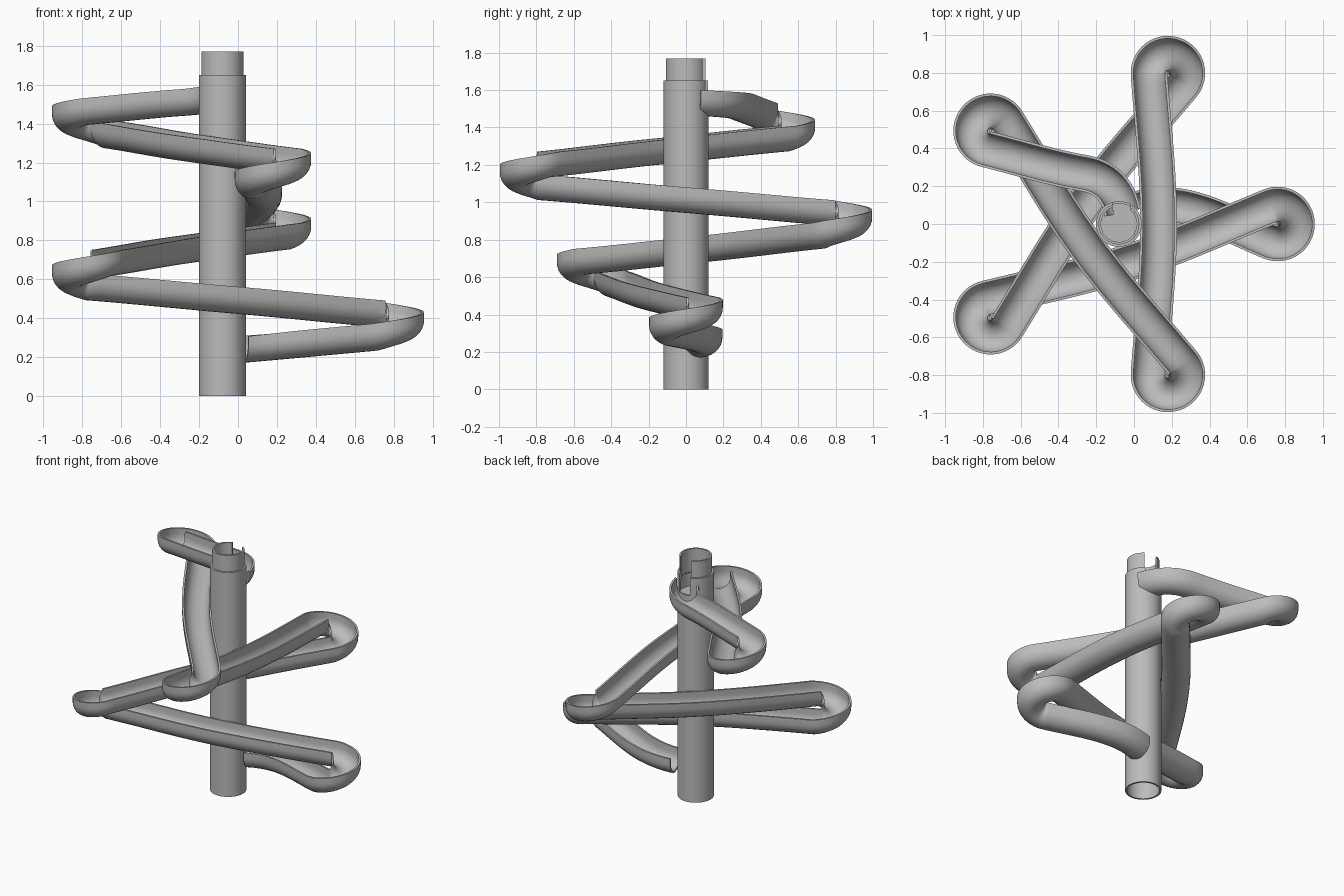
import bpy, bmesh
from math import cos, sin, pi, radians
from mathutils import Vector

old = bpy.data.objects.get("Cube")
if old:
    bpy.data.objects.remove(old, do_unlink=True)

grey = bpy.data.materials.new("plain_grey")
grey.use_nodes = True
colour = (0.5, 0.5, 0.5, 1)
grey.diffuse_color = colour
grey.node_tree.nodes["Principled BSDF"].inputs["Base Color"].default_value = colour

CENTRE = Vector((-0.08, 0, 0))
TIP_DIST, TURN_R, MID_DIST = 0.84, 0.1, 0.21
HALF_W, WALL, THICK = 0.097, 0.04, 0.014
SWING = 112          # half of the turn made round each tip, in degrees


def polar(deg, r):
    return Vector((cos(radians(deg)) * r, sin(radians(deg)) * r, 0))


def finish(bm, name):
    bmesh.ops.recalc_face_normals(bm, faces=bm.faces)
    mesh = bpy.data.meshes.new(name)
    bm.to_mesh(mesh)
    bm.free()
    obj = bpy.data.objects.new(name, mesh)
    bpy.context.collection.objects.link(obj)
    mesh.materials.append(grey)
    return obj


def smooth(obj):
    bpy.ops.object.select_all(action='DESELECT')
    obj.select_set(True)
    bpy.context.view_layer.objects.active = obj
    bpy.ops.object.shade_smooth_by_angle(angle=radians(35))


def loft(bm, rings, closed=False):
    """Skin a list of closed vertex rings."""
    rows = [[bm.verts.new(p) for p in ring] for ring in rings]
    n = len(rows[0])
    for a, b in zip(rows, rows[1:] + rows[:1] if closed else rows[1:]):
        for i in range(n):
            j = (i + 1) % n
            bm.faces.new((a[i], a[j], b[j], b[i]))
    return rows


# Path of the rim: arcs round five tips joined by bowed arms
path = []


def arm(p0, d0, p1, d1, z0, z1, steps=16, pull=0.36):
    """Bezier run from p0 to p1 leaving along d0 and arriving along d1."""
    h = (p1 - p0).length * pull
    a, b = p0 + d0 * h, p1 - d1 * h
    for i in range(steps):
        t = i / steps
        s = 1 - t
        p = p0 * s**3 + a * 3 * s * s * t + b * 3 * s * t * t + p1 * t**3
        path.append(Vector((p.x, p.y, z0 + (z1 - z0) * t)))


def on_turn(tip, deg):
    """Point and clockwise heading on the turn round a tip."""
    p = CENTRE + polar(tip, TIP_DIST) + polar(deg, TURN_R)
    return p, polar(deg - 90, 1)


def heading(deg):
    return polar(deg, 1)


tips = [144 + 144 * i for i in range(5)]
first, first_dir = on_turn(tips[0], tips[0] + SWING)
bend = Vector((-0.26, 0.268, 0))
arm(Vector((-0.06, 0.06, 0)), heading(100), bend, heading(170), 1.6, 1.58, 14, 0.4)
arm(bend, heading(170), first, first_dir, 1.58, 1.53)
for i, tip in enumerate(tips):
    z = 1.47 - 0.26 * i
    for k in range(32):
        t = k / 32
        p, d = on_turn(tip, tip + SWING * (1 - 2 * t))
        path.append(Vector((p.x, p.y, z + 0.06 - 0.12 * t)))
    leave, leave_dir = on_turn(tip, tip - SWING)
    if i < 4:
        mid = CENTRE + polar(tip + 72, MID_DIST)
        mid_dir = heading(tip + 162)
        arrive, arrive_dir = on_turn(tips[i + 1], tips[i + 1] + SWING)
        arm(leave, leave_dir, mid, mid_dir, z - 0.06, z - 0.13)
        arm(mid, mid_dir, arrive, arrive_dir, z - 0.13, z - 0.2)
    else:
        end = Vector((0.0, 0.07, 0))
        arm(leave, leave_dir, end, heading(200), z - 0.06, z - 0.125, 24)

# Ease the changes of slope
heights = [p.z for p in path]
for _ in range(12):
    heights = [heights[0]] + [(a + b + c) / 3 for a, b, c in
               zip(heights, heights[1:], heights[2:])] + [heights[-1]]
for p, z in zip(path, heights):
    p.z = z

# Trough cross-section: (sideways, up from rim), outside then inside


def u_shape(r, n=14):
    pts = [(-r, 0)]
    pts += [(-r * cos(pi * k / n), -WALL - r * sin(pi * k / n)) for k in range(n + 1)]
    return pts + [(r, 0)]


section = u_shape(HALF_W) + u_shape(HALF_W - THICK)[::-1]
rings = []
for i, p in enumerate(path):
    d = path[min(i + 1, len(path) - 1)] - path[max(i - 1, 0)]
    side = Vector((d.y, -d.x, 0)).normalized()
    rings.append([p + side * s + Vector((0, 0, u)) for s, u in section])
bm = bmesh.new()
rows = loft(bm, rings)
bm.faces.new(rows[0])
bm.faces.new(rows[-1])
smooth(finish(bm, "trough_track"))

# Hollow centre pipe with a narrower collar on top
profile = [(0.121, 0), (0.121, 1.65), (0.108, 1.65), (0.108, 1.77),
           (0.095, 1.77), (0.095, 1.6), (0.108, 1.59), (0.108, 0)]
bm = bmesh.new()
loft(bm, [[CENTRE + polar(360 * k / 64, r) + Vector((0, 0, z)) for r, z in profile]
          for k in range(64)], closed=True)
pipe = finish(bm, "centre_pipe")

# Slot at the back of the pipe, opening into the trough
bm = bmesh.new()
bmesh.ops.create_cube(bm, size=1)
for v in bm.verts:
    v.co = Vector((CENTRE.x + 0.015 + v.co.x * 0.095, 0.13 + v.co.y * 0.2, 1.67 + v.co.z * 0.3))
cutter = finish(bm, "slot_cutter")
cutter.hide_render = True
cut = pipe.modifiers.new("slot", 'BOOLEAN')
cut.operation = 'DIFFERENCE'
cut.solver = 'EXACT'
cut.object = cutter
bpy.context.view_layer.objects.active = pipe
bpy.ops.object.modifier_apply(modifier=cut.name)
bpy.data.objects.remove(cutter, do_unlink=True)
smooth(pipe)

# Floor inside the pipe at the start of the trough
bm = bmesh.new()
bmesh.ops.create_cone(bm, cap_ends=True, segments=48, radius1=0.11, radius2=0.11, depth=0.012)
bmesh.ops.translate(bm, vec=CENTRE + Vector((0, 0, 1.485)), verts=bm.verts)
smooth(finish(bm, "pipe_floor"))
